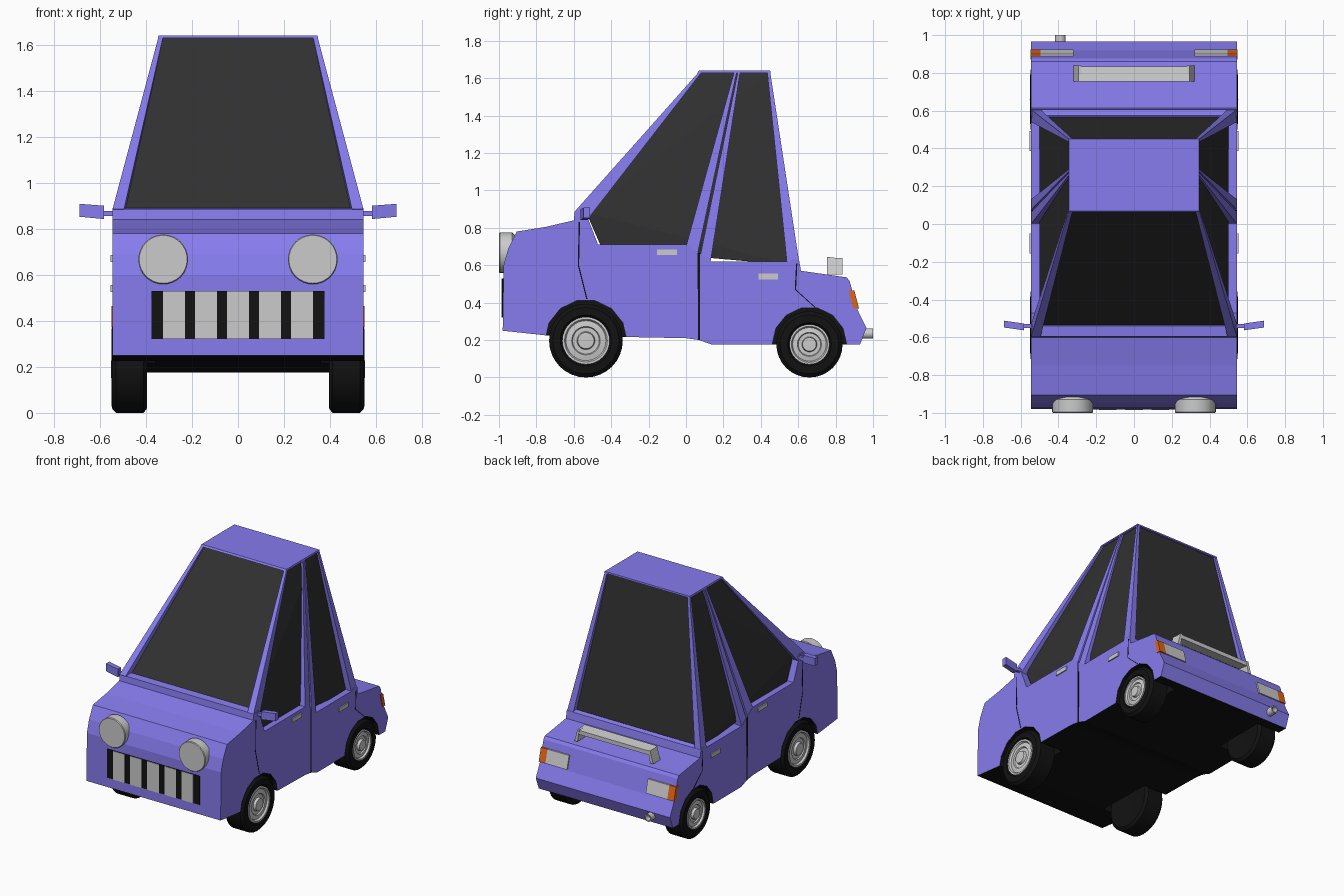
import bpy, bmesh, math
from mathutils import Vector

if "Cube" in bpy.data.objects:
    bpy.data.objects.remove(bpy.data.objects["Cube"])


def material(name, rgb):
    m = bpy.data.materials.new(name)
    m.diffuse_color = (*rgb, 1)
    m.use_nodes = True
    m.node_tree.nodes["Principled BSDF"].inputs["Base Color"].default_value = m.diffuse_color
    return m


PAINT = material("paint", (0.24, 0.20, 0.85))
GLASS = material("dark_glass", (0.03, 0.03, 0.03))
BLACK = material("black", (0.006, 0.006, 0.006))
ORANGE = material("orange", (0.75, 0.13, 0.01))
W = 0.545  # half width of the body


def finish(name, bm, mats=(), smooth=False):
    bmesh.ops.recalc_face_normals(bm, faces=bm.faces)
    me = bpy.data.meshes.new(name)
    bm.to_mesh(me)
    bm.free()
    for m in mats:
        me.materials.append(m)
    if smooth:
        me.shade_smooth()
        me.set_sharp_from_angle(angle=math.radians(35))
    ob = bpy.data.objects.new(name, me)
    bpy.context.collection.objects.link(ob)
    return ob


def hull(name, pts, mat=None):
    bm = bmesh.new()
    for p in pts:
        bm.verts.new(p)
    bmesh.ops.convex_hull(bm, input=bm.verts)
    bmesh.ops.dissolve_limit(bm, angle_limit=0.01, verts=bm.verts, edges=bm.edges)
    return finish(name, bm, [mat] if mat else [])


def box(name, x, y, z, mat=None):
    return hull(name, [(a, b, c) for a in x for b in y for c in z], mat)


def lathe(name, prof, center, axis="x", n=32, mats=(), smooth=True):
    """Revolve (offset along axis, radius) points around an axis."""
    bm = bmesh.new()
    rings = []
    for d, r in prof:
        ring = []
        for i in range(n):
            a = 2 * math.pi * i / n
            u, v = r * math.cos(a), r * math.sin(a)
            ring.append(bm.verts.new(Vector(center) + Vector((d, u, v) if axis == "x" else (u, d, v))))
        rings.append(ring)
    for r0, r1 in zip(rings, rings[1:]):
        for i in range(n):
            j = (i + 1) % n
            bm.faces.new((r0[i], r0[j], r1[j], r1[i]))
    bmesh.ops.remove_doubles(bm, verts=bm.verts, dist=1e-5)
    return finish(name, bm, mats, smooth)


# Lower body: side profile extruded across the width, black underneath
profile = [(-0.98, 0.25), (-0.975, 0.60), (-0.95, 0.69), (-0.905, 0.78), (-0.75, 0.805), (-0.60, 0.84),
           (-0.595, 0.885), (-0.54, 0.89), (-0.47, 0.71), (0.0, 0.71), (0.07, 0.665),
           (0.13, 0.62), (0.55, 0.62), (0.575, 0.635), (0.605, 0.625), (0.615, 0.57),
           (0.86, 0.535), (0.875, 0.515), (0.918, 0.36), (0.965, 0.265), (0.93, 0.175),
           (0.14, 0.175), (0.07, 0.20), (0.0, 0.21), (-0.75, 0.225)]
bm = bmesh.new()
side = bm.faces.new([bm.verts.new((-W, y, z)) for y, z in profile])
ext = bmesh.ops.extrude_face_region(bm, geom=[side])["geom"]
bmesh.ops.translate(bm, vec=(2 * W, 0, 0), verts=[v for v in ext if isinstance(v, bmesh.types.BMVert)])
bmesh.ops.recalc_face_normals(bm, faces=bm.faces)
for f in bm.faces:
    if f.normal.z < -0.8:
        f.material_index = 1
body = finish("body", bm, [PAINT, BLACK])

# Wheels, with arches cut from the body
for s in (-1, 1):
    for label, y, r in (("front", -0.535, 0.197), ("rear", 0.66, 0.177)):
        tag = f"{label}_{'right' if s > 0 else 'left'}"
        c = (0, y, r)
        cutter = lathe(f"arch_cutter_{tag}", [(s * 0.36, 0), (s * 0.36, r + 0.022), (s * 0.6, r + 0.022), (s * 0.6, 0)],
                       c, n=14, mats=[PAINT, BLACK], smooth=False)
        for f in cutter.data.polygons:
            f.material_index = 1
        cutter.hide_render = True
        cutter.hide_set(True)
        mod = body.modifiers.new("arch", "BOOLEAN")
        mod.operation, mod.solver, mod.object = "DIFFERENCE", "EXACT", cutter
        k = r - 0.07
        lathe(f"tyre_{tag}", [(s * d, q) for d, q in (
            (0.40, 0), (0.395, k), (0.395, r - 0.02), (0.41, r), (0.53, r),
            (0.548, r - 0.02), (0.55, k + 0.01), (0.535, k), (0.52, 0))], c, mats=[BLACK])
        lathe(f"rim_{tag}", [(s * d, k * q) for d, q in (
            (0.52, 1), (0.548, 1), (0.548, 0.9), (0.535, 0.84), (0.54, 0.6),
            (0.532, 0.56), (0.532, 0.38), (0.55, 0.34), (0.552, 0))], c)

# Cabin glass and roof
def pair(x, y, z):
    return [(-x, y, z), (x, y, z)]


hull("cabin_glass", pair(0.5, -0.535, 0.885) + pair(0.5, -0.45, 0.69) + pair(0.5, 0.57, 0.6)
     + pair(0.333, 0.083, 1.63) + pair(0.333, 0.438, 1.63), GLASS)
hull("roof", pair(0.345, 0.07, 1.64) + pair(0.345, 0.45, 1.64)
     + pair(0.348, 0.06, 1.628) + pair(0.348, 0.452, 1.628), PAINT)

# Pillars: bottom (y, z) points and top y range
pillars = {"front_pillar": ([(-0.597, 0.885), (-0.53, 0.84)], (0.07, 0.086)),
           "door_pillar_a": ([(0.0, 0.70), (0.062, 0.66)], (0.258, 0.272)),
           "door_pillar_b": ([(0.076, 0.65), (0.13, 0.61)], (0.278, 0.29)),
           "rear_pillar": ([(0.54, 0.61), (0.606, 0.61)], (0.434, 0.45))}
for s in (-1, 1):
    for name, (low, top) in pillars.items():
        pts = [(s * x, y, z) for y, z in low for x in (W, 0.495)]
        pts += [(s * x, y, 1.635) for y in top for x in (0.345, 0.325)]
        hull(name, pts, PAINT)

    # Door seams as thin dark strips
    for path, w in (([(-0.57, 0.83), (-0.575, 0.60), (-0.53, 0.42)], 0.007),
                    ([(0.068, 0.665), (0.07, 0.20)], 0.012),
                    ([(0.592, 0.61), (0.585, 0.47), (0.69, 0.375)], 0.007)):
        for (y0, z0), (y1, z1) in zip(path, path[1:]):
            hull("door_seam", [(s * x, y + d, z) for x in (W - 0.01, W + 0.001)
                               for y, z in ((y0, z0), (y1, z1)) for d in (-w / 2, w / 2)], BLACK)

    # Door handles
    for y, z in ((-0.102, 0.67), (0.44, 0.54)):
        box("door_handle", (s * 0.53, s * 0.553), (y - 0.053, y + 0.053), (z - 0.015, z + 0.015))

    # Wing mirrors
    box("mirror_stalk", (s * 0.52, s * 0.59), (-0.55, -0.53), (0.855, 0.877), PAINT)
    hull("wing_mirror", [(s * x, y + d, z) for x, y, z0, z1 in ((0.582, -0.545, 0.842, 0.9), (0.688, -0.53, 0.852, 0.908))
                         for z in (z0, z1) for d in (-0.018, 0.018)], PAINT)

    # Headlights
    lathe("headlight", [(-0.88, 0), (-0.90, 0.08), (-0.93, 0.108), (-0.995, 0.108), (-1.0, 0.104), (-1.0, 0)],
          (s * 0.325, 0, 0.667), "y")

    # Tail lights following the slope of the rear panel
    for name, x0, x1, mat in (("tail_light", 0.32, 0.495, None), ("turn_light", 0.495, 0.549, ORANGE)):
        hull(name, [(s * x, y + d, z) for x in (x0, x1)
                    for y, z in ((0.89, 0.465), (0.915, 0.37)) for d in (-0.02, 0.01)], mat)

    # Spoiler feet
    hull("spoiler_foot", [(s * x, y, z) for x, z in ((0.28, 0.64), (0.295, 0.64), (0.32, 0.55), (0.295, 0.55))
                          for y in (0.755, 0.838)])

# Spoiler blade
hull("spoiler_blade", [(x, y, z) for x in (-0.295, 0.295)
                       for y, z in ((0.755, 0.645), (0.755, 0.615), (0.835, 0.635), (0.835, 0.605))])

# Grille: black panel with grey slats
box("grille_panel", (-0.375, 0.375), (-0.95, -0.983), (0.32, 0.53), BLACK)
for i in range(-2, 3):
    box("grille_slat", (i * 0.139 - 0.047, i * 0.139 + 0.047), (-0.95, -0.986), (0.32, 0.53))

# Exhaust pipe
lathe("exhaust", [(0.85, 0), (0.85, 0.028), (1.0, 0.028), (1.0, 0.02), (0.96, 0.02), (0.96, 0)],
      (-0.39, 0, 0.235), "y", 16)
